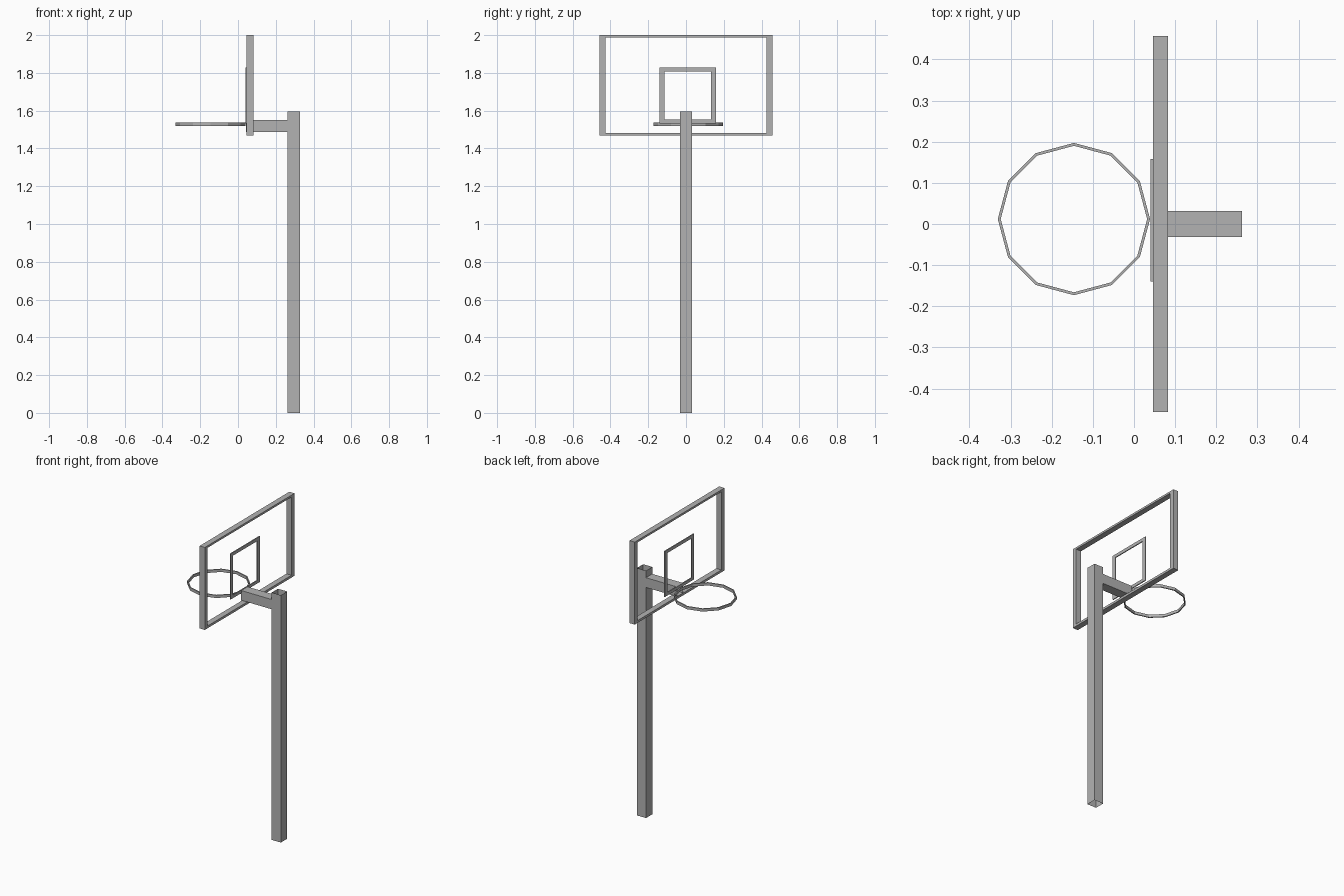
import bpy, bmesh, math

if "Cube" in bpy.data.objects:
    bpy.data.objects.remove(bpy.data.objects["Cube"])

grey = bpy.data.materials.new("plain grey")
grey.diffuse_color = (0.45, 0.45, 0.45, 1)
grey.use_nodes = True
grey.node_tree.nodes["Principled BSDF"].inputs["Base Color"].default_value = grey.diffuse_color


def finish(name, bm):
    mesh = bpy.data.meshes.new(name)
    bm.to_mesh(mesh)
    bm.free()
    mesh.materials.append(grey)
    obj = bpy.data.objects.new(name, mesh)
    bpy.context.collection.objects.link(obj)
    return obj


def add_box(bm, lo, hi, open_axis=None):
    """Box between two corners; open_axis leaves both ends of a tube open."""
    cube = bmesh.ops.create_cube(bm, size=1)["verts"]
    for v in cube:
        v.co = [lo[i] if v.co[i] < 0 else hi[i] for i in range(3)]
    if open_axis is not None:
        faces = {f for v in cube for f in v.link_faces}
        ends = [f for f in faces
                if len({round(v.co[open_axis], 5) for v in f.verts}) == 1]
        bmesh.ops.delete(bm, geom=ends, context='FACES_ONLY')


def tube(name, lo, hi, axis):
    bm = bmesh.new()
    add_box(bm, lo, hi, axis)
    bm.normal_update()
    return finish(name, bm)


def frame(name, x, y_out, y_in, z_out, z_in):
    """Rectangular frame: two full-height uprights and two rails between."""
    bm = bmesh.new()
    for a, b in ((y_out[0], y_in[0]), (y_in[1], y_out[1])):
        add_box(bm, (x[0], a, z_out[0]), (x[1], b, z_out[1]))
    for a, b in ((z_out[0], z_in[0]), (z_in[1], z_out[1])):
        add_box(bm, (x[0], y_in[0], a), (x[1], y_in[1], b))
    bm.normal_update()
    return finish(name, bm)


# Square hollow post and the arm that carries the board
tube("post", (0.263, -0.032, 0), (0.328, 0.032, 1.595), 2)
tube("support_arm", (0.043, -0.032, 1.487), (0.263, 0.032, 1.55), 0)

# Open backboard frame and the smaller target rectangle on its face
frame("backboard_frame", (0.046, 0.083), (-0.457, 0.457), (-0.427, 0.427),
      (1.468, 2.0), (1.483, 1.987))
frame("target_frame", (0.040, 0.046), (-0.14, 0.158), (-0.115, 0.133),
      (1.533, 1.828), (1.553, 1.807))

# Twelve-sided hoop swept from a small rectangular section
bm = bmesh.new()
N = 12
section = ((0.185, 1.519), (0.185, 1.537), (0.178, 1.537), (0.178, 1.519))
rings = []
for i in range(N):
    a = 2 * math.pi * i / N
    rings.append([bm.verts.new((-0.146 + r * math.cos(a),
                                0.012 + r * math.sin(a), z))
                  for r, z in section])
for i in range(N):
    p, q = rings[i], rings[(i + 1) % N]
    for k in range(4):
        m = (k + 1) % 4
        bm.faces.new((p[k], q[k], q[m], p[m]))
bmesh.ops.recalc_face_normals(bm, faces=bm.faces[:])
finish("hoop", bm)
